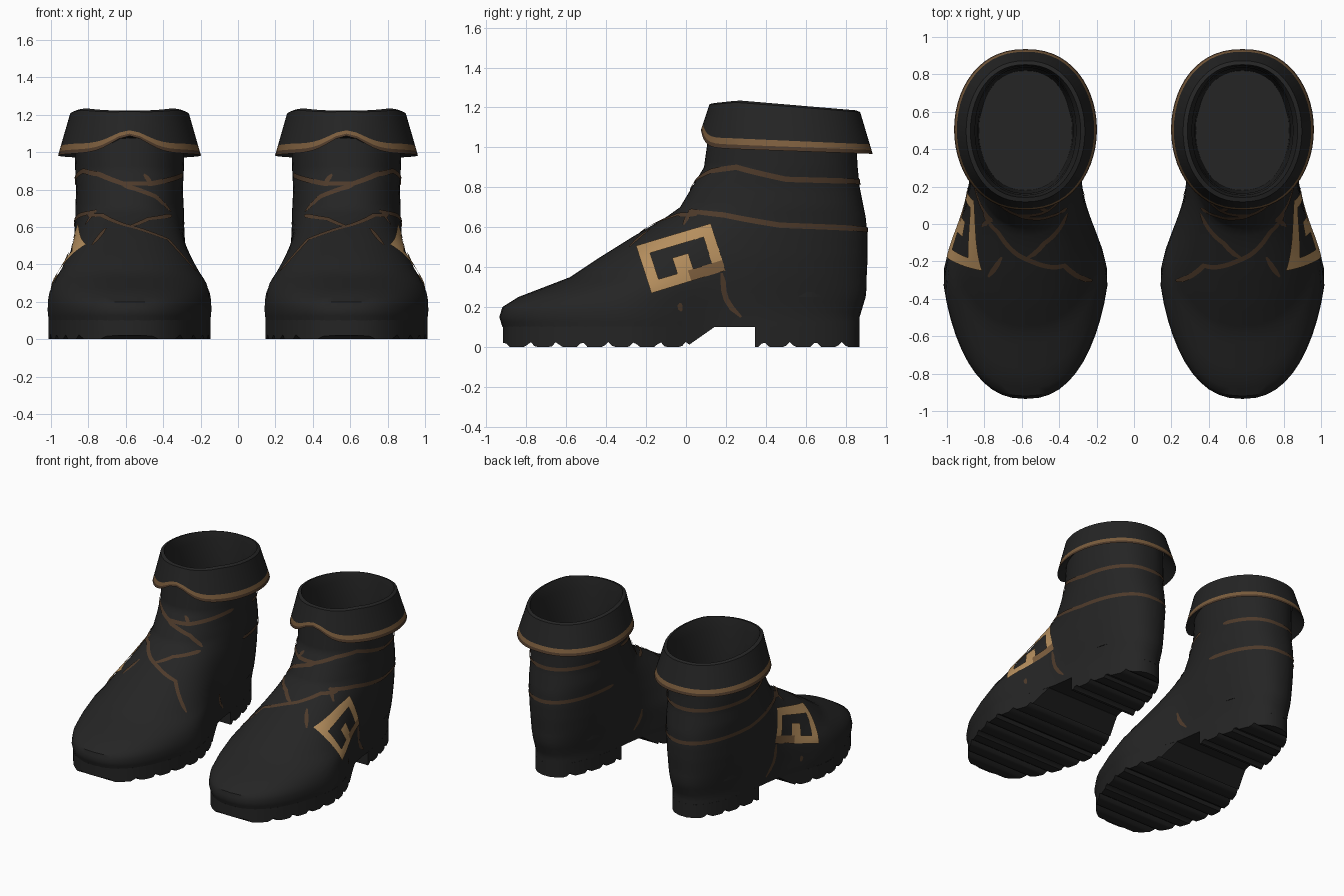
import bpy, bmesh, math
from mathutils import Vector

if "Cube" in bpy.data.objects:
    bpy.data.objects.remove(bpy.data.objects["Cube"])


def material(name, color):
    m = bpy.data.materials.new(name)
    m.use_nodes = True
    m.diffuse_color = (*color, 1)
    m.node_tree.nodes["Principled BSDF"].inputs["Base Color"].default_value = (*color, 1)
    m.node_tree.nodes["Principled BSDF"].inputs["Roughness"].default_value = 0.8
    return m


BLACK = material("black leather", (0.018, 0.018, 0.018))
BROWN = material("dark brown stitching", (0.075, 0.042, 0.023))
TRIM = material("tan trim", (0.2, 0.11, 0.047))
BRASS = material("brass buckle", (0.46, 0.27, 0.11))

CX, SEGMENTS = 0.58, 56
# Foot profile: height, front y, back y, forefoot half width, heel half width
PROFILE = [
    (0.10, -0.92, 0.87, 0.455, 0.30), (0.15, -0.935, 0.87, 0.46, 0.30),
    (0.20, -0.92, 0.885, 0.46, 0.30), (0.25, -0.84, 0.90, 0.46, 0.30),
    (0.30, -0.71, 0.905, 0.46, 0.30), (0.35, -0.58, 0.905, 0.45, 0.30),
    (0.45, -0.43, 0.91, 0.41, 0.30), (0.55, -0.27, 0.91, 0.37, 0.295),
    (0.65, -0.10, 0.90, 0.33, 0.29), (0.70, -0.03, 0.89, 0.30, 0.29),
    (0.80, 0.03, 0.87, 0.29, 0.285), (0.90, 0.09, 0.86, 0.29, 0.29),
    (1.08, 0.115, 0.85, 0.295, 0.295),
]


def profile_at(z):
    z = min(max(z, PROFILE[0][0]), PROFILE[-1][0])
    for a, b in zip(PROFILE, PROFILE[1:]):
        if z <= b[0]:
            k = (z - a[0]) / (b[0] - a[0])
            return [p + (q - p) * k for p, q in zip(a, b)][1:]


def half_width(y, z):
    front, back, wide, narrow = profile_at(z)
    k = min(max((y + 0.35) / 0.6, 0), 1)
    k = k * k * (3 - 2 * k)
    s = (2 * y - front - back) / (back - front)
    return (wide + (narrow - wide) * k) * max(0, 1 - s * s) ** 0.425


def skin(t, z):
    """Point on the boot; t is 0 at the toe, positive toward the outer side."""
    front, back = profile_at(z)[:2]
    y = (front + back) / 2 - (back - front) / 2 * math.cos(t)
    return Vector((CX + math.copysign(half_width(y, z), math.sin(t)), y, z))


def skin_normal(t, z):
    e = 0.02
    return (skin(t + e, z) - skin(t - e, z)).cross(skin(t, z + e) - skin(t, z - e)).normalized()


def finish(name, bm, mats):
    me = bpy.data.meshes.new(name)
    bm.to_mesh(me)
    bm.free()
    ob = bpy.data.objects.new(name, me)
    bpy.context.collection.objects.link(ob)
    for m in mats:
        me.materials.append(m)
    bpy.ops.object.select_all(action="DESELECT")
    ob.select_set(True)
    bpy.context.view_layer.objects.active = ob
    bpy.ops.object.shade_smooth_by_angle(angle=math.radians(40))
    mirror = ob.modifiers.new("pair", "MIRROR")
    mirror.use_mirror_merge = False
    return ob


def loft(name, rings, mats, caps=(True, True), index=lambda i: 0):
    bm = bmesh.new()
    rows = [[bm.verts.new(p) for p in ring] for ring in rings]
    for i, (a, b) in enumerate(zip(rows, rows[1:])):
        for j in range(len(a)):
            k = (j + 1) % len(a)
            bm.faces.new((a[j], a[k], b[k], b[j])).material_index = index(i)
    for use, row in zip(caps, (rows[0], rows[-1])):
        if use:
            bm.faces.new(row)
    bmesh.ops.recalc_face_normals(bm, faces=bm.faces)
    return finish(name, bm, mats)


ANGLES = [2 * math.pi * i / SEGMENTS for i in range(SEGMENTS)]

# Upper: foot and shaft
heights = [0.1 + 0.025 * i for i in range(40)]
loft("boot_upper", [[skin(t, z) for t in ANGLES] for z in heights], [BLACK], (True, False))


# Sole and heel with cross treads
def sole(name, y0, y1, bottom):
    n = round((y1 - y0) / 0.0175)
    rings = []
    for i in range(n + 1):
        y = y0 + (y1 - y0) * i / n
        w, z = max(half_width(y, 0.1), 0.02), bottom(y)
        rings.append([(CX - w, y, 0.102), (CX - w, y, z), (CX + w, y, z), (CX + w, y, 0.102)])
    loft(name, rings, [BLACK])


def tread(y):
    return 0.025 * max(0, math.cos(2 * math.pi * y / 0.13)) ** 3


sole("front_sole", -0.918, 0.14, lambda y: max(tread(y), y * 0.7))
sole("heel", 0.345, 0.868, tread)


# Folded cuff with a peaked front edge, continuing into the lining
def oval(t, cy, hx, hy):
    s = math.sin(t)
    return CX + math.copysign(abs(s) ** 0.88, s) * hx, cy - hy * math.cos(t)


def cuff_point(t, u):
    x0, y0 = oval(t, 0.505, 0.382, 0.43)
    x1, y1 = oval(t, 0.495, 0.315, 0.375)
    peak = 0.09 * math.exp(-((x0 - CX) / 0.13) ** 2) if math.cos(t) > 0 else 0
    low = 1.0 - 0.035 * y0 + peak
    high = 1.235 - 0.08 * max(0, y1 - 0.25) - 0.1 * max(0, 0.25 - y1)
    return Vector((x0 + (x1 - x0) * u, y0 + (y1 - y0) * u, low + (high - low) * u))


def lining_ring(z, hx, hy):
    return [(*oval(t, 0.5, hx, hy), z) for t in ANGLES]


rings = [lining_ring(1.075, 0.29, 0.365)]
rings += [[cuff_point(t, u) for t in ANGLES] for u in (0, 0.09, 0.22, 0.5, 0.8, 0.96)]
rim = []
for t in ANGLES:
    x, y = oval(t, 0.497, 0.295, 0.355)
    rim.append((x, y, cuff_point(t, 1).z))
rings.append(rim)
rings += [lining_ring(1.14, 0.27, 0.345), lining_ring(0.9, 0.265, 0.335),
          lining_ring(0.5, 0.255, 0.33), lining_ring(0.25, 0.25, 0.32)]
loft("cuff_and_lining", rings, [BLACK, BROWN, TRIM], (False, True),
     lambda i: {1: 1, 2: 2}.get(i, 0))


# Stitched creases: thin ribbons following the leather
def ribbon(bm, path, width=0.027):
    samples = []
    for (t0, z0), (t1, z1) in zip(path, path[1:]):
        n = max(3, int(abs(t1 - t0) / 4))
        samples += [(math.radians(t0 + (t1 - t0) * i / n), z0 + (z1 - z0) * i / n) for i in range(n)]
    samples.append((math.radians(path[-1][0]), path[-1][1]))
    points = [skin(*s) for s in samples]
    pairs = []
    for i, (p, s) in enumerate(zip(points, samples)):
        n = skin_normal(*s)
        along = points[min(i + 1, len(points) - 1)] - points[max(i - 1, 0)]
        half = width / 2 * (0.4 if i in (0, len(points) - 1) else 1)
        side = n.cross(along).normalized() * half
        pairs.append((bm.verts.new(p - side + n * 0.005), bm.verts.new(p + side + n * 0.005)))
    for a, b in zip(pairs, pairs[1:]):
        bm.faces.new((a[0], b[0], b[1], a[1]))


bm = bmesh.new()
for path in (
    [(-75, 0.88), (-20, 0.83), (5, 0.83), (30, 0.88), (55, 0.9), (96, 0.84), (180, 0.825), (250, 0.85)],
    [(-20, 0.83), (-12, 0.88)],
    [(5, 0.82), (-25, 0.76), (-45, 0.68)],
    [(45, 0.66), (25, 0.66), (0, 0.6), (-30, 0.53), (-50, 0.36)],
    [(0, 0.6), (-15, 0.64), (-45, 0.66)],
    [(32, 0.68), (64, 0.66), (101, 0.61), (180, 0.585), (260, 0.62)],
    [(33, 0.69), (45, 0.61)],
    [(18, 0.59), (27, 0.5)],
    [(90, 0.37), (110, 0.15)],
    [(88, 0.22), (90, 0.18)],
    [(-92, 0.32), (-106, 0.18)],
):
    ribbon(bm, path)
finish("leather_creases", bm, [BROWN])


# Buckle plate on the outer side: frame with a short prong
def buckle_point(u, v):
    c, s = math.cos(0.3), math.sin(0.3)
    y, z = -0.025 + u * c - v * s, 0.442 + u * s + v * c
    front, back = profile_at(z)[:2]
    t = math.acos(max(-1, min(1, (front + back - 2 * y) / (back - front))))
    return skin(t, z) + skin_normal(t, z) * 0.008


bm = bmesh.new()
COLS, ROWS, HU, HV = 28, 18, 0.195, 0.122
grid = [[bm.verts.new(buckle_point(HU * (2 * i / COLS - 1), HV * (2 * j / ROWS - 1)))
         for j in range(ROWS + 1)] for i in range(COLS + 1)]
for i in range(COLS):
    for j in range(ROWS):
        u, v = HU * ((2 * i + 1) / COLS - 1), HV * ((2 * j + 1) / ROWS - 1)
        frame = abs(u) > 0.14 or abs(v) > 0.068
        prong = abs(u) < 0.035 and v < 0.02
        if frame or prong:
            f = bm.faces.new((grid[i][j], grid[i + 1][j], grid[i + 1][j + 1], grid[i][j + 1]))
            f.material_index = 1 if u > 0.02 and v < -0.068 else 0
bmesh.ops.delete(bm, geom=[v for v in bm.verts if not v.link_faces], context="VERTS")
finish("buckle", bm, [BRASS, TRIM])
